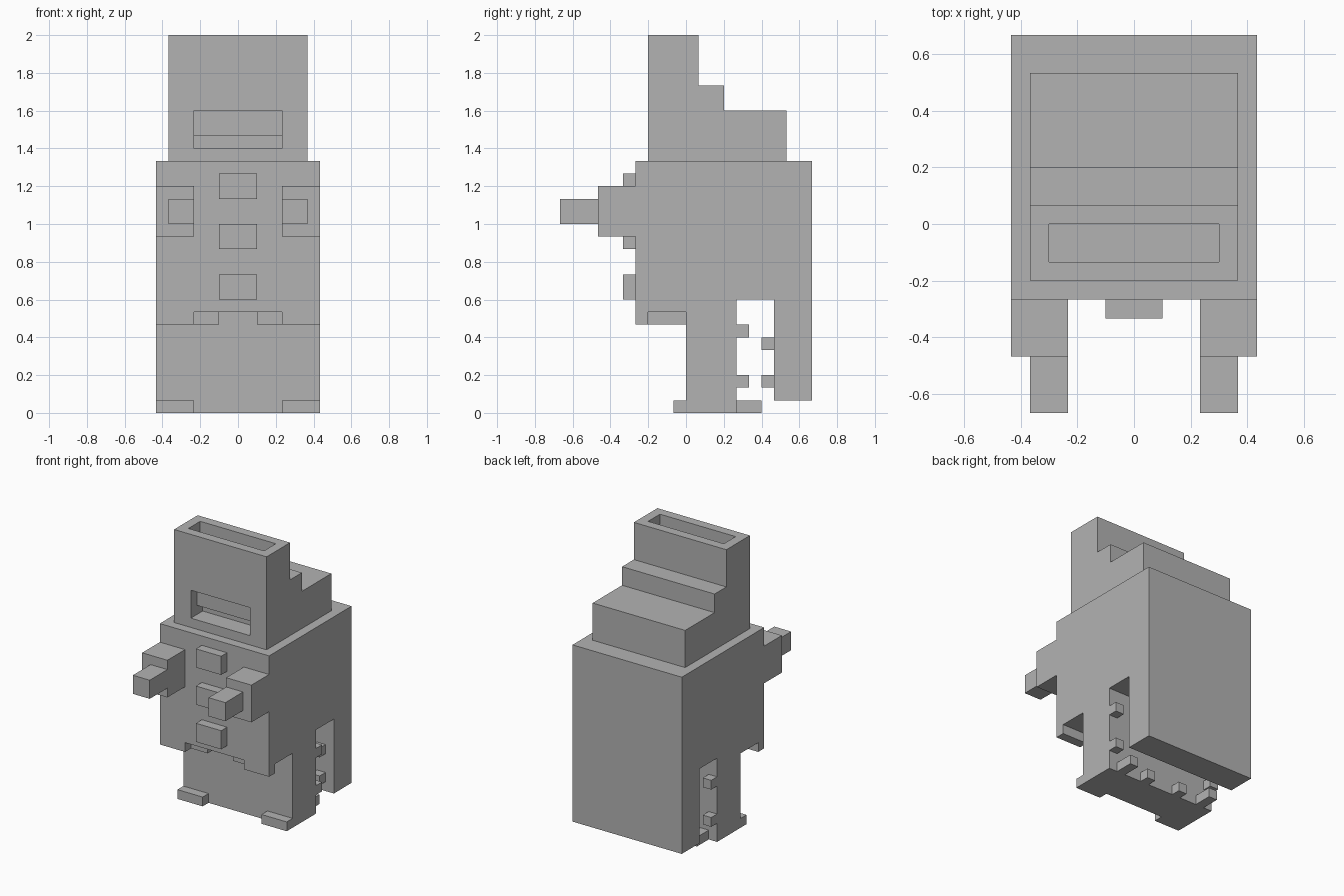
import bpy
import bmesh

U = 1 / 15  # one block of the grid

cube = bpy.data.objects.get("Cube")
if cube:
    bpy.data.objects.remove(cube, do_unlink=True)

gray = bpy.data.materials.new("plain_gray")
gray.use_nodes = True
gray.diffuse_color = (0.45, 0.45, 0.45, 1)
gray.node_tree.nodes["Principled BSDF"].inputs["Base Color"].default_value = gray.diffuse_color


def extrude(name, profile, x0, x1):
    """Extrude a side profile of (y, z) points from x0 to x1, in blocks."""
    bm = bmesh.new()
    face = bm.faces.new([bm.verts.new((x0 * U, y * U, z * U)) for y, z in profile])
    moved = bmesh.ops.extrude_face_region(bm, geom=[face])["geom"]
    verts = [g for g in moved if isinstance(g, bmesh.types.BMVert)]
    bmesh.ops.translate(bm, verts=verts, vec=((x1 - x0) * U, 0, 0))
    bmesh.ops.recalc_face_normals(bm, faces=bm.faces)
    mesh = bpy.data.meshes.new(name)
    bm.to_mesh(mesh)
    bm.free()
    mesh.materials.append(gray)
    ob = bpy.data.objects.new(name, mesh)
    bpy.context.collection.objects.link(ob)
    return ob


def box(name, x, y, z):
    return extrude(name, [(y[0], z[0]), (y[1], z[0]), (y[1], z[1]), (y[0], z[1])], *x)


def pair(name, x, y, z):
    """A box on the left and its mirror image on the right."""
    box("left_" + name, x, y, z)
    box("right_" + name, (-x[1], -x[0]), y, z)


def cut(target, cutter):
    mod = target.modifiers.new(cutter.name, "BOOLEAN")
    mod.operation = "DIFFERENCE"
    mod.solver = "EXACT"
    mod.object = cutter
    cutter.hide_render = True
    cutter.hide_viewport = True
    cutter.display_type = "WIRE"


# Body with leg block, rear gap and back slab
extrude("body", [(-4, 8), (0, 8), (0, 0), (4, 0), (4, 9), (7, 9), (7, 1),
                 (10, 1), (10, 20), (-4, 20)], -6.5, 6.5)

# Stepped head, open at the top, with a slot in the front
head = extrude("head", [(-3, 20), (8, 20), (8, 24), (3, 24), (3, 26), (1, 26),
                        (1, 30), (-3, 30)], -5.5, 5.5)
cut(head, box("top_opening_cutter", (-4.5, 4.5), (-2, 0), (24.5, 31)))
cut(head, extrude("front_slot_cutter", [(-4, 21), (-1, 21), (-1, 22), (-2, 22),
                                        (-2, 24), (-4, 24)], -3.5, 3.5))

# Arms and hands
pair("arm", (3.5, 6.5), (-7, -4), (14, 18))
pair("hand", (3.5, 5.5), (-10, -7), (15, 17))

# Buttons down the front
for i, z in enumerate((17, 13, 9)):
    box(f"button_{i + 1}", (-1.5, 1.5), (-5, -4), (z, z + 2))

# Skirt corners and the bars under the belly
pair("skirt_corner", (3.5, 6.5), (-4, -3), (7, 8))
pair("belly_bar", (1.5, 3.5), (-3, 0), (7, 8))

# Front toes and rear prongs
pair("toe", (3.5, 6.5), (-1, 0), (0, 1))
pair("rear_prong", (4.5, 5.5), (4, 6), (0, 1))
pair("rear_stub", (1.5, 2.5), (4, 5), (0, 1))

# Small knobs inside the rear gap
for label, z in (("upper", 6), ("lower", 2)):
    pair(label + "_leg_knob", (5.5, 6.5), (4, 5), (z, z + 1))
for label, z in (("upper", 5), ("lower", 2)):
    pair(label + "_slab_knob", (4.5, 5.5), (6, 7), (z, z + 1))
